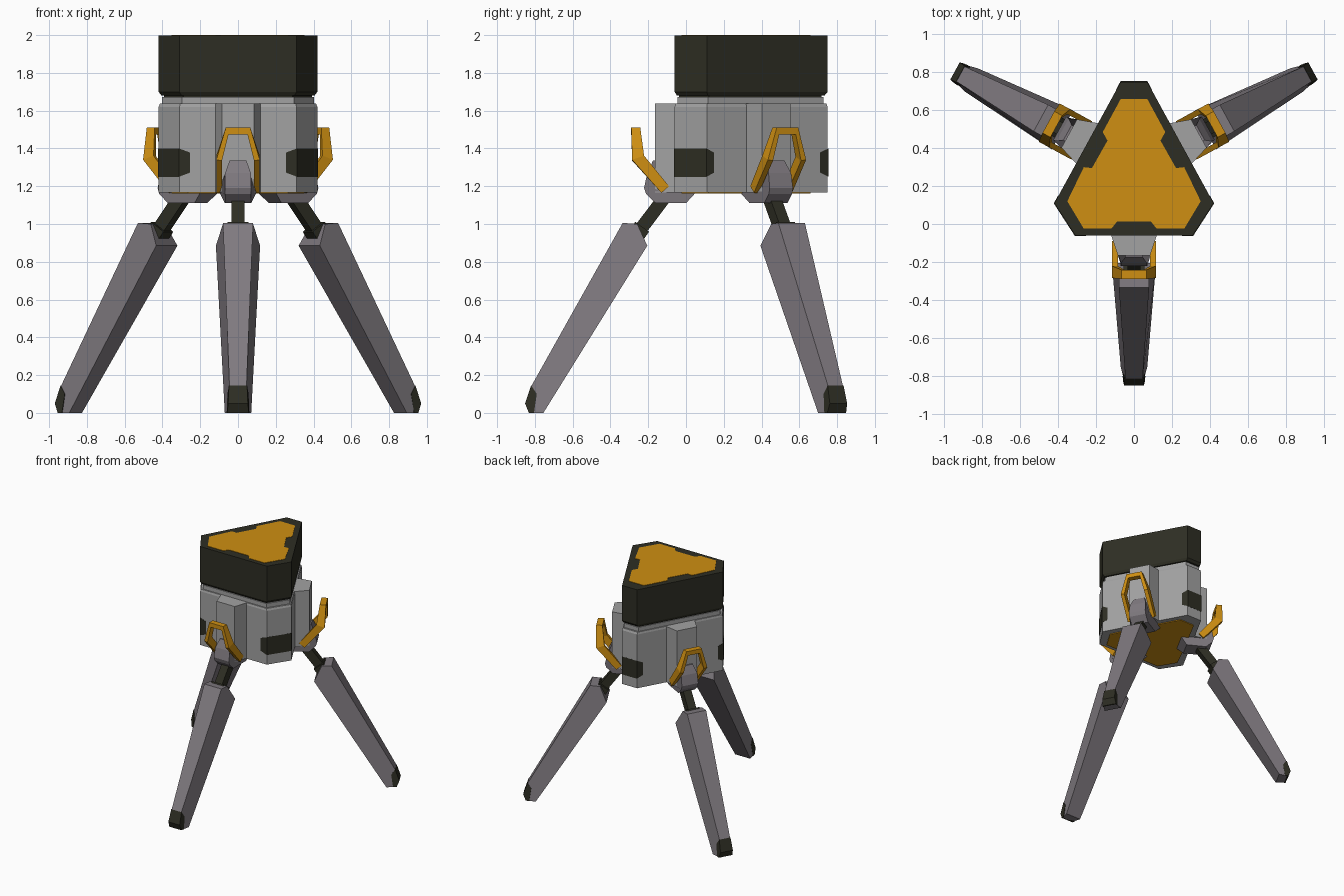
import bpy, bmesh, math
from mathutils import Vector

if "Cube" in bpy.data.objects:
    bpy.data.objects.remove(bpy.data.objects["Cube"])

def material(name, rgb):
    m = bpy.data.materials.new(name)
    m.diffuse_color = (*rgb, 1)
    m.use_nodes = True
    m.node_tree.nodes["Principled BSDF"].inputs["Base Color"].default_value = m.diffuse_color
    return m

GREY = material("light grey shell", (.36, .36, .36))
LEG = material("warm grey leg", (.215, .195, .215))
DARK = material("dark olive", (.027, .027, .017))
GOLD = material("amber", (.62, .275, .006))
CENTRE = Vector((0, .28))

def loft(name, rings, mat, place=lambda p: p):
    """Skin a list of equal-length closed rings and cap both ends."""
    bm = bmesh.new()
    vs = [[bm.verts.new(place(Vector(p))) for p in r] for r in rings]
    n = len(rings[0])
    for a, b in zip(vs, vs[1:]):
        for i in range(n):
            j = (i + 1) % n
            bm.faces.new((a[i], a[j], b[j], b[i]))
    bm.faces.new(vs[0])
    bm.faces.new(vs[-1])
    bmesh.ops.recalc_face_normals(bm, faces=bm.faces)
    me = bpy.data.meshes.new(name)
    bm.to_mesh(me)
    bm.free()
    me.materials.append(mat)
    ob = bpy.data.objects.new(name, me)
    bpy.context.collection.objects.link(ob)
    return ob

def scaled(pts, s):
    return [CENTRE + (Vector(p) - CENTRE) * s for p in pts]

def stack(name, pts, levels, mat, place=lambda p: p):
    """Vertical prism: levels are (z, outline scale)."""
    return loft(name, [[(p[0], p[1], z) for p in scaled(pts, s)] for z, s in levels], mat, place)

def side_prism(name, prof, mat, place):
    """Side profile of (y, z, half width), mirrored across the leg plane."""
    return loft(name, [[(s * w, y, z) for y, z, w in prof] for s in (-1, 1)], mat, place)

def mirrored(half):
    return half + [(-x, y) for x, y in reversed(half)]

# main outlines: truncated triangle and notched panel
hexagon = mirrored([(.07, .75), (.42, .11), (.31, -.06)])
panel = mirrored([(.07, .66), (.165, .485), (.14, .44), (.222, .295), (.265, .30),
                  (.352, .12), (.265, -.025), (.12, -.025), (.09, .012)])

# body, neck, cap and panels
stack("body_shell", hexagon, [(1.168, 1), (1.62, 1), (1.637, .985)], GREY)
stack("neck", hexagon, [(1.63, .955), (1.672, .955)], GREY)
stack("neck_gap", hexagon, [(1.67, .93), (1.69, .93)], DARK)
stack("cap", hexagon, [(1.68, .965), (1.70, 1), (1.997, 1)], DARK)
stack("top_panel", panel, [(1.993, 1), (2.0, 1)], GOLD)
stack("bottom_panel", panel, [(1.162, 1), (1.17, 1)], GOLD)

# dark windows wrapping the three cut corners
corners = [[(.252, -.06), (.31, -.06), (.42, .11), (.398, .15)],
           [(-.252, -.06), (-.31, -.06), (-.42, .11), (-.398, .15)],
           [(.094, .706), (.07, .75), (-.07, .75), (-.094, .706)]]
for i, c in enumerate(corners):
    outer = scaled(c, 1.008)
    mids = [(1.272, 1.378), (1.25, 1.4), (1.25, 1.4), (1.272, 1.378)]
    loft(f"corner_window_{i}",
         [[(p.x, p.y, m[k]) for p, m in zip(outer, mids)] for k in (0, 1)], DARK)

def placer(origin, angle):
    """Map front-leg coordinates onto a body side facing the given angle."""
    d = Vector((math.cos(angle), math.sin(angle)))
    t = Vector((-d.y, d.x))
    def f(p):
        q = Vector(origin) + d * (-.06 - p.y) + t * p.x
        return Vector((q.x, q.y, p.z))
    return f

a = math.radians(28.7)
sides = {"front": placer((0, -.06), -math.pi / 2),
         "right": placer((.25, .427), a),
         "left": placer((-.25, .427), math.pi - a)}

for n, place in sides.items():
    # vertical shell rib on each side
    rib = [(-.12, -.04), (-.12, -.06), (-.085, -.165), (.085, -.165), (.12, -.06), (.12, -.04)]
    stack(f"{n}_rib", rib, [(1.168, 1), (1.637, 1)], GREY, place)

    # hip block under the rib
    side_prism(f"{n}_hip", [(-.12, 1.335, .045), (-.175, 1.335, .045), (-.205, 1.27, .068),
                            (-.222, 1.19, .07), (-.212, 1.16, .07), (-.16, 1.11, .07),
                            (.0, 1.11, .07), (.055, 1.17, .1), (-.12, 1.17, .1)], LEG, place)

    # sliding rod and its collar
    def bar(name, p, q, h, w):
        p, q = Vector(p), Vector(q)
        d = (q - p).normalized() * h
        o = Vector((-d.y, d.x))
        side_prism(name, [(*v, w) for v in (p + o, q + o, q - o, p - o)], DARK, place)
    bar(f"{n}_rod", (-.11, 1.145), (-.31, .88), .035, .034)
    bar(f"{n}_rod_collar", (-.232, .985), (-.29, .905), .045, .055)

    # tapered lower leg, narrow outside and wide inside
    side_prism(f"{n}_lower_leg", [(-.335, 1.006, .08), (-.258, 1.0, .08), (-.205, .885, .117),
                                  (-.755, 0, .07), (-.82, 0, .052), (-.845, .05, .047),
                                  (-.82, .14, .045)], LEG, place)

    # dark toe cap
    side_prism(f"{n}_toe", [(-.82, .145, .048), (-.852, .05, .052), (-.832, 0, .057),
                            (-.805, .0, .06), (-.79, .10, .056)], DARK, place)

    # bent amber handle: (outer x, inner x), outer and inner (y, z) corners
    half = [(.115, .085, (-.13, 1.165), (-.09, 1.20), 0),
            (.115, .085, (-.285, 1.34), (-.222, 1.362), -.005),
            (.065, .05, (-.29, 1.51), (-.242, 1.51), -.036)]
    def ring(h, s):
        xo, xi, (y1, z1), (y2, z2), dz = h
        return [(s * xo, y1, z1), (s * xo, y2, z2), (s * xi, y2, z2 + dz), (s * xi, y1, z1 + dz)]
    loft(f"{n}_handle", [ring(h, -1) for h in half] + [ring(h, 1) for h in reversed(half)],
         GOLD, place)
